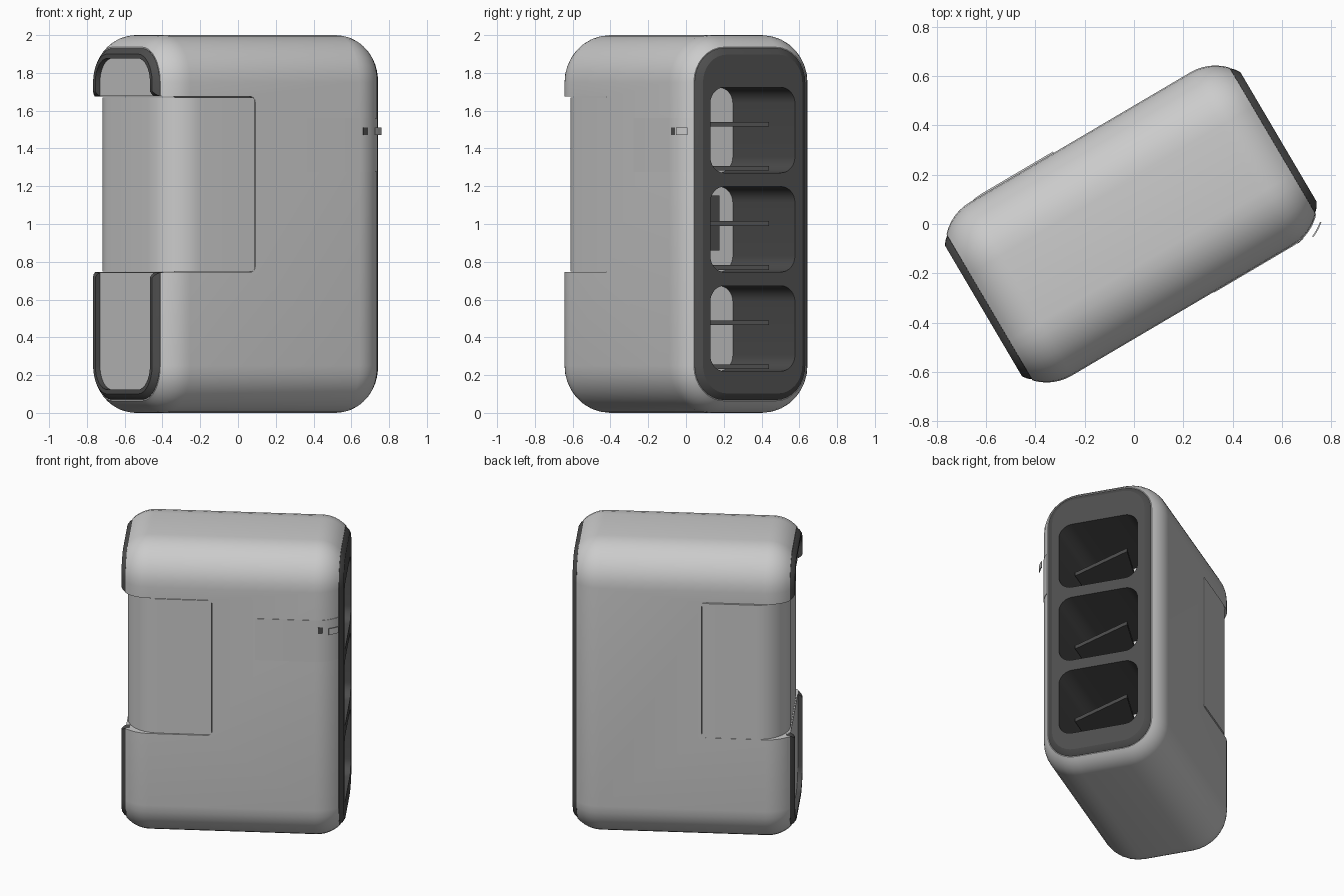
import bpy, bmesh
from math import sin, cos, radians, pi
from mathutils import Matrix

if "Cube" in bpy.data.objects:
    bpy.data.objects.remove(bpy.data.objects["Cube"])

# local frame: x = long axis, y = thickness, z = up; whole body is turned about z
PLACE = Matrix.Translation((-0.012, 0, 0)) @ Matrix.Rotation(radians(30.5), 4, 'Z')
HALF_W, HALF_H, R, ARC = 0.408, 1.0, 0.2, 0.52
NOTCH = (0.745, 1.675)
dark = bpy.data.materials.new("dark_plastic")
dark.diffuse_color = (0.075, 0.075, 0.075, 1)
dark.use_nodes = True
dark.node_tree.nodes["Principled BSDF"].inputs["Base Color"].default_value = dark.diffuse_color


def make(name, bm, mat=None):
    bmesh.ops.recalc_face_normals(bm, faces=bm.faces)
    bm.transform(PLACE)
    me = bpy.data.meshes.new(name)
    bm.to_mesh(me)
    bm.free()
    if mat:
        me.materials.append(mat)
    ob = bpy.data.objects.new(name, me)
    bpy.context.collection.objects.link(ob)
    return ob


def rounded_rect(hw, hz, r, n=8):
    pts = []
    for q, (sy, sz) in enumerate([(1, 1), (-1, 1), (-1, -1), (1, -1)]):
        for i in range(n + 1):
            a = (q + i / n) * pi / 2
            pts.append((sy * (hw - r) + r * cos(a), sz * (hz - r) + r * sin(a)))
    return pts


def loft(name, rings, mat=None, closed=False):
    """rings: (x, loop of (y, z)) joined one after another"""
    bm = bmesh.new()
    loops = [[bm.verts.new((x, y, z)) for y, z in pts] for x, pts in rings]
    pairs = list(zip(loops, loops[1:]))
    if closed:
        pairs.append((loops[-1], loops[0]))
    else:
        bm.faces.new(loops[0])
        bm.faces.new(loops[-1])
    for a, b in pairs:
        for i in range(len(a)):
            j = (i + 1) % len(a)
            bm.faces.new((a[i], a[j], b[j], b[i]))
    return make(name, bm, mat)


def inset_ring(x, d):
    pts = rounded_rect(HALF_W - d, HALF_H - d, 0.25 - d)
    return x, [(y, z + 1) for y, z in pts]


def prism(name, pts, lo, hi, mat=None, axis='z'):
    bm = bmesh.new()
    put = (lambda p, h: (p[0], p[1], h)) if axis == 'z' else (lambda p, h: (p[0], h, p[1]))
    a = [bm.verts.new(put(p, lo)) for p in pts]
    b = [bm.verts.new(put(p, hi)) for p in pts]
    bm.faces.new(a)
    bm.faces.new(b)
    for i in range(len(a)):
        j = (i + 1) % len(a)
        bm.faces.new((a[i], a[j], b[j], b[i]))
    return make(name, bm, mat)


def arc(cx, cy, r, a0, a1, n=10):
    return [(cx + r * cos(radians(a0 + (a1 - a0) * i / n)),
             cy + r * sin(radians(a0 + (a1 - a0) * i / n))) for i in range(n + 1)]


def cut(ob, cutters):
    for c in cutters:
        c.hide_render = True
        m = ob.modifiers.new("cut", 'BOOLEAN')
        m.operation, m.solver, m.object = 'DIFFERENCE', 'EXACT', c
    bpy.context.view_layer.update()
    dg = bpy.context.evaluated_depsgraph_get()
    me = bpy.data.meshes.new_from_object(ob.evaluated_get(dg))
    ob.modifiers.clear()
    ob.data = me


# outer shell, filleted towards both ends
side = [(ARC + R * sin(radians(a)), R - R * cos(radians(a))) for a in (0, 8, 16, 24, 32, 40, 47)]
shell = loft("shell", [inset_ring(-x, d) for x, d in reversed(side)]
             + [inset_ring(x, d) for x, d in side])

# notch cutter with flared mouth, and cavity cutter for the socket block
lo, hi = NOTCH
notch_pts = ([(-0.9, lo - 0.05), (-0.70, lo - 0.05)] + arc(-0.65, lo - 0.05, 0.05, 180, 90, 6)
             + arc(-0.15, lo + 0.03, 0.03, -90, 0, 4) + arc(-0.15, hi - 0.03, 0.03, 0, 90, 4)
             + arc(-0.65, hi + 0.05, 0.05, -90, -180, 6) + [(-0.9, hi + 0.05)])
notch = prism("notch_cutter", notch_pts, -0.7, 0.7, axis='y')
cavity = loft("cavity_cutter", [inset_ring(0.045, 0.108), inset_ring(0.9, 0.108)])
cut(shell, [notch, cavity])

# dark trim ring at the left end
trim = loft("end_trim", [inset_ring(-x, d) for x, d in
            [(0.64, 0.072), (0.667, 0.07), (0.682, 0.082), (0.695, 0.1),
             (0.695, 0.123), (0.64, 0.123)]], dark, closed=True)
cut(trim, [notch])

# gray wrap-around panel filling the notch
front, back = -0.406, 0.414
g = 0.004
outline = ([(-0.12 - g, front)] + arc(-0.46, front + R, R, -90, -180)
           + arc(-0.46, back - R, R, 180, 90) + [(-0.12 - g, back)])
prism("wrap_panel", outline, lo + g, hi - g)

# dark socket block with three pockets
block = loft("socket_block", [inset_ring(x, d) for x, d in
             [(0.047, 0.11), (0.655, 0.11), (0.655, 0.07), (0.667, 0.068),
              (0.682, 0.082), (0.695, 0.103)]], dark)
centers = (0.447, 0.972, 1.497)
pocket_loop = rounded_rect(0.26, 0.226, 0.085)
pockets = [loft("pocket_cutter", [(x, [(y, z + c) for y, z in pocket_loop])
                                  for x in (-0.1, 0.9)]) for c in centers]
cut(block, pockets)

# contact plates in each pocket
plate = [(0.60, 0.157), (0.42, -0.25), (0.12, -0.25), (0.30, 0.10)]
for i, c in enumerate(centers):
    prism(f"upper_contact_{i}", plate, c + 0.018, c + 0.043, dark)
    prism(f"lower_contact_{i}", plate, c - 0.215, c - 0.19, dark)
prism("floor_slot", [(0.04, 0.05), (0.06, 0.05), (0.06, 0.17), (0.04, 0.17)], 0.86, 1.15, dark)

# switch cover on the front right corner, following the fillet
cy = -HALF_W + R
cover = ([(0.15, -HALF_W - 0.003)] + arc(ARC, cy, R + 0.003, -90, -44)
         + arc(ARC, cy, R - 0.012, -44, -90) + [(0.15, -HALF_W + 0.012)])
prism("switch_cover", cover, 1.275, 1.56)
prism("switch_slot", arc(ARC, cy, R + 0.005, -84, -75, 3) + arc(ARC, cy, R - 0.01, -75, -84, 3),
      1.47, 1.512, dark)
prism("switch_tab", arc(ARC, cy, R + 0.032, -67, -50, 6) + arc(ARC, cy, R + 0.026, -50, -67, 6),
      1.47, 1.512)

# clean up cutters and shade
for c in [notch, cavity] + pockets:
    bpy.data.objects.remove(c)
bpy.ops.object.select_all(action='SELECT')
bpy.context.view_layer.objects.active = shell
bpy.ops.object.shade_smooth_by_angle(angle=radians(30))
